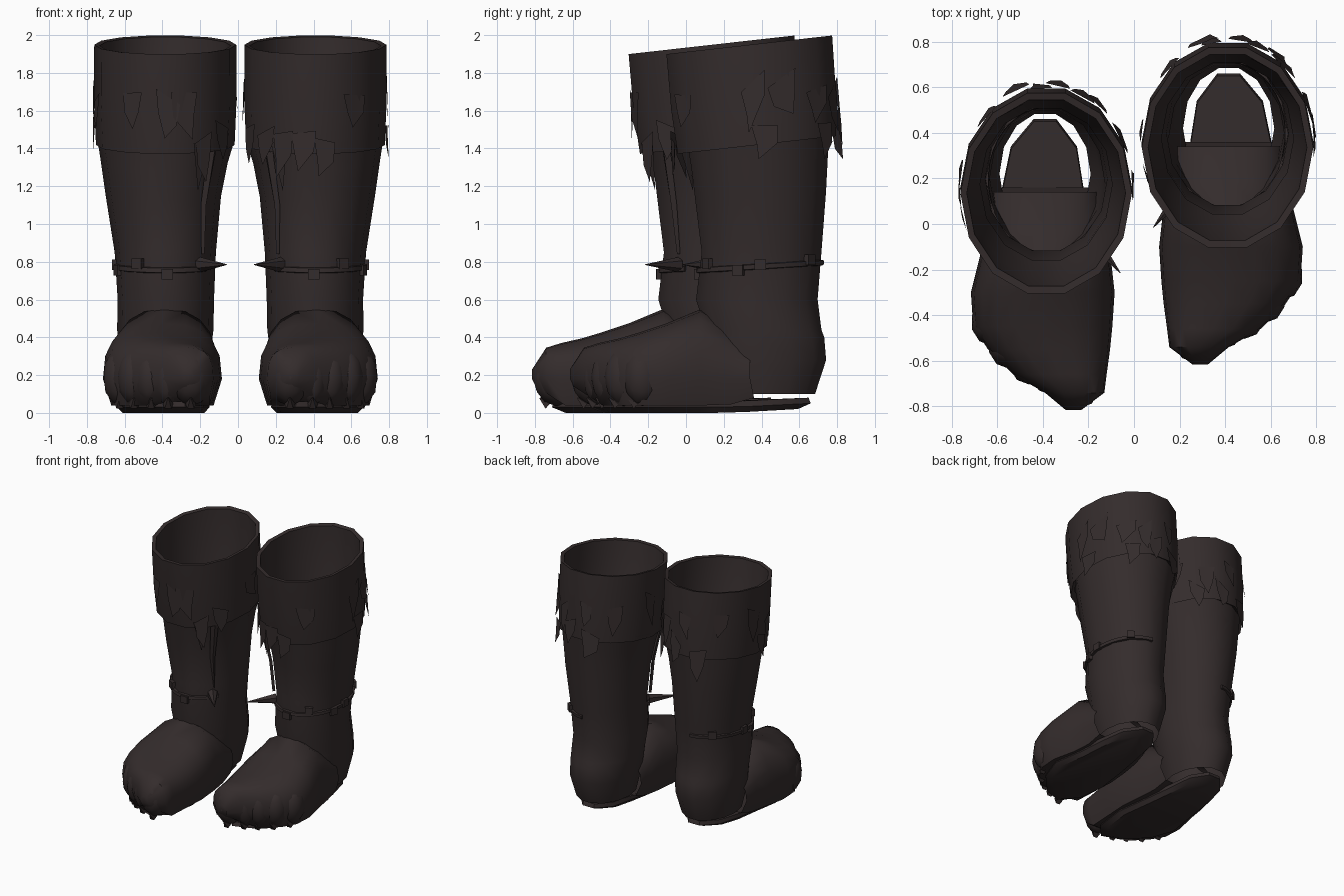
import bpy, bmesh, random
from math import sin, cos, pi, radians
from mathutils import Vector, Matrix

cube = bpy.data.objects.get("Cube")
if cube:
    bpy.data.objects.remove(cube, do_unlink=True)

leather = bpy.data.materials.new("dark_brown_leather")
leather.use_nodes = True
COLOR = (0.034, 0.025, 0.025, 1)
leather.diffuse_color = COLOR
bsdf = next(n for n in leather.node_tree.nodes if n.type == "BSDF_PRINCIPLED")
bsdf.inputs["Base Color"].default_value = COLOR
bsdf.inputs["Roughness"].default_value = 0.9

SIDES = 14
TILT = 0.112
# Shaft and heel rings: height, centre x, centre y, radius x, radius y
SHAFT = [(1.40, .38, .185, .365, .385), (1.28, .39, .19, .335, .37),
         (1.12, .395, .195, .305, .355), (.85, .385, .20, .268, .325),
         (.60, .382, .175, .255, .33), (.44, .385, .21, .255, .315),
         (.40, .385, .215, .25, .325), (.28, .39, .225, .24, .325), (.10, .39, .22, .2, .27)]
# Foot sections: y, inner x, outer x, top z
FOOT = [(.14, .14, .64, .36), (.02, .125, .65, .46), (-.12, .105, .67, .55),
        (-.30, .085, .715, .475), (-.45, .095, .705, .425), (-.55, .105, .64, .395),
        (-.66, .12, .53, .37), (-.74, .13, .39, .345), (-.815, .23, .30, .23)]
# Toes: x, y, radius
TOES = [(.25, -.685, .11), (.37, -.655, .08), (.46, -.60, .09), (.55, -.53, .09),
        (.625, -.43, .09)]
SOLE = [(.34, .46), (.25, .34), (.22, .15), (.19, -.05), (.15, -.35), (.18, -.60),
        (.28, -.71), (.42, -.66), (.57, -.50), (.64, -.30), (.60, -.05), (.58, .15),
        (.54, .34), (.44, .46)]
# Angles around the cuff: scraps on the band, scraps hanging from the edge
SCRAPS = {1: ((-1.0, .0, .35, .85, 1.2, 1.75, 2.3, 3.0),
              (-2.75, -2.35, -2.05, -1.75, -1.45, .1, .95, 1.4, 1.85)),
          -1: ((-1.1, -1.62, -1.85, -.3, .15, .8, 1.5, 2.0, 2.6, 3.1),
               (-2.15, -2.5, -.1, 1.2, 1.7, 2.2))}


def finish(name, bm, side, angle=40):
    """Place a part on the left (+1) or right (-1) boot."""
    if side > 0:
        move = Matrix.Translation((.025, .2, 0))
    else:
        move = Matrix.Diagonal((-1, 1, 1, 1))
    bmesh.ops.recalc_face_normals(bm, faces=bm.faces)
    bmesh.ops.transform(bm, matrix=move, verts=bm.verts)
    if side < 0:
        bmesh.ops.reverse_faces(bm, faces=bm.faces)
    mesh = bpy.data.meshes.new(name)
    bm.to_mesh(mesh)
    bm.free()
    mesh.materials.append(leather)
    ob = bpy.data.objects.new(("left_" if side > 0 else "right_") + name, mesh)
    bpy.context.collection.objects.link(ob)
    bpy.ops.object.select_all(action="DESELECT")
    ob.select_set(True)
    bpy.context.view_layer.objects.active = ob
    bpy.ops.object.shade_smooth_by_angle(angle=radians(angle))


def loft(bm, rings, closed=True):
    rows = [[bm.verts.new(p) for p in ring] for ring in rings]
    for a, b in zip(rows, rows[1:]):
        n = len(a)
        for i in range(n if closed else n - 1):
            j = (i + 1) % n
            bm.faces.new((a[i], a[j], b[j], b[i]))
    return rows


def oval(z, cx, cy, rx, ry, tilt):
    pts = []
    for i in range(SIDES):
        a = 2 * pi * i / SIDES
        y = cy + ry * sin(a)
        pts.append((cx + rx * cos(a), y, z + tilt * (y + .3)))
    return pts


def shaft_at(z, a, out=0.0):
    """Point on the shaft wall at a height and angle."""
    for hi, lo in zip(SHAFT, SHAFT[1:]):
        if lo[0] <= z <= hi[0]:
            t = (z - lo[0]) / (hi[0] - lo[0])
            cx, cy, rx, ry = (l + t * (h - l) for l, h in zip(lo[1:], hi[1:]))
            return Vector((cx + (rx + out) * cos(a), cy + (ry + out) * sin(a), z))


def cuff_middle(z):
    """The cuff leans forward towards its top."""
    return .175 - .04 * (z - 1.37) / .53


def cuff_at(z, a, out=0.0):
    y = cuff_middle(z) + (.44 + out) * sin(a)
    return Vector((.385 + (.372 + out) * cos(a), y, z + TILT * (y + .3)))


def make_shaft(side):
    bm = bmesh.new()
    loft(bm, [oval(*r, TILT * max(0, (r[0] - .85) / .55)) for r in SHAFT])
    finish("boot_shaft", bm, side)


def make_cuff(side):
    bm = bmesh.new()
    profile = [(1.40, .35, .385), (1.365, .367, .43), (1.60, .377, .447),
               (1.90, .376, .45), (1.895, .348, .418), (1.65, .335, .395), (1.38, .29, .34)]
    loft(bm, [oval(z, .385, cuff_middle(z), rx, ry, TILT) for z, rx, ry in profile])
    finish("boot_cuff", bm, side)


def make_foot(side):
    bm = bmesh.new()
    rings = []
    for y, x0, x1, top in FOOT:
        c, a = (x0 + x1) / 2, (x1 - x0) / 2
        floor = .04 + .1 * max(0, -.66 - y) / .155 + .04 * max(0, y) / .14
        ring = [(c - .86 * a, y + .02, floor)]
        for i in range(11):
            t = pi * i / 10
            k = cos(t)
            x = c - a * (1 if k > 0 else -1) * abs(k) ** .8
            ring.append((x, y, .18 + (top - .18) * max(sin(t), 0) ** .75))
        rings.append(ring + [(c + .86 * a, y + .02, floor)])
    rows = loft(bm, rings)
    bm.faces.new(rows[-1])
    finish("foot_upper", bm, side, 50)

    # Lumpy toes with small claws underneath
    bm = bmesh.new()
    for x, y, r in TOES:
        m = Matrix.Translation((x, y, .19)) @ Matrix.Diagonal((r, r * 1.15, .155, 1))
        bmesh.ops.create_icosphere(bm, subdivisions=2, radius=1, matrix=m)
    finish("toes", bm, side, 50)
    bm = bmesh.new()
    for x, y, r in TOES:
        m = Matrix.Translation((x, y - r * .6, .06)) @ Matrix.Rotation(radians(50), 4, "X")
        bmesh.ops.create_cone(bm, cap_ends=True, segments=5, radius1=.03, radius2=.004,
                              depth=.06, matrix=m)
    finish("toe_claws", bm, side)


def make_sole(side):
    bm = bmesh.new()
    rings = []
    for z, s in ((.0, .88), (.03, 1.0), (.06, .98)):
        rings.append([(.39 + (x - .39) * s, -.1 + (y + .1) * s,
                       z + .05 * max(0, y - .05)) for x, y in SOLE])
    rows = loft(bm, rings)
    bm.faces.new(rows[0])
    bm.faces.new(rows[-1])
    finish("sole", bm, side)


def make_scraps(side):
    """Ragged leaf-shaped scraps scattered over the cuff and hanging from its edge."""
    rnd = random.Random(11 + side)
    bm = bmesh.new()
    band, edge = SCRAPS[side]
    spots = [(a, rnd.uniform(1.60, 1.74)) for a in band]
    spots += [(a, rnd.uniform(1.42, 1.50)) for a in edge]
    for a, z in spots:
        w, h = rnd.uniform(.10, .16), rnd.uniform(.16, .25)
        skew = rnd.uniform(-.09, .09)
        slant = rnd.uniform(-.3, .3)
        shape = [(-.45, 0, .009), (.5, .1, .009), (.42, -.45, .012),
                 (slant, -1, .016), (-.3, -.55, .012)]
        bm.faces.new([bm.verts.new(cuff_at(z + dz * h - dx * skew, a + dx * w / .4, out))
                      for dx, dz, out in shape])
    # Long scrap hanging over the front of the shaft
    bm.faces.new([bm.verts.new(cuff_at(z, a, o)) for z, a, o in
                  ((1.42, -2.25, .006), (1.42, -1.98, .006), (1.16, -2.1, -.03))])
    finish("cuff_scraps", bm, side, 20)


def make_strap(side):
    """Thin ankle band with loops, a spike and a seam strip."""
    bm = bmesh.new()
    rings = []
    for i in range(23):
        a = -2.5 + 4.0 * i / 22
        z = .775 + .02 * sin(a)
        rings.append([shaft_at(z + dz, a, o) for dz, o in
                      ((-.016, -.01), (-.012, .01), (.012, .01), (.016, -.01))])
    rows = loft(bm, rings)
    bm.faces.new(rows[0])
    bm.faces.new(rows[-1])
    finish("ankle_strap", bm, side)

    bm = bmesh.new()
    for a, z in ((-1.6, .735), (-1.0, .79), (-.35, .755), (.0, .785), (.9, .81)):
        p = shaft_at(z, a, .004)
        m = Matrix.Translation(p) @ Matrix.Rotation(a, 4, "Z") @ Matrix.Diagonal((.03, .06, .055, 1))
        bmesh.ops.create_cube(bm, size=1, matrix=m)
    finish("strap_loops", bm, side)

    bm = bmesh.new()
    base, tip = Vector((.20, -.04, .785)), Vector((.06, -.215, .785))
    aim = (tip - base).to_track_quat("Z", "Y").to_matrix().to_4x4()
    bmesh.ops.create_cone(bm, cap_ends=True, segments=6, radius1=.04, radius2=.002,
                          depth=(tip - base).length,
                          matrix=Matrix.Translation((base + tip) / 2) @ aim)
    finish("strap_spike", bm, side)

    bm = bmesh.new()
    strip = [[shaft_at(z, a - w, .004), shaft_at(z, a, .025), shaft_at(z, a + w, .004)]
             for z, a, w in ((1.39, -2.3, .08), (1.1, -2.33, .06), (.84, -2.36, .01))]
    loft(bm, strip, closed=False)
    finish("seam_strip", bm, side)


for side in (1, -1):
    for make in (make_shaft, make_cuff, make_foot, make_sole, make_scraps, make_strap):
        make(side)
